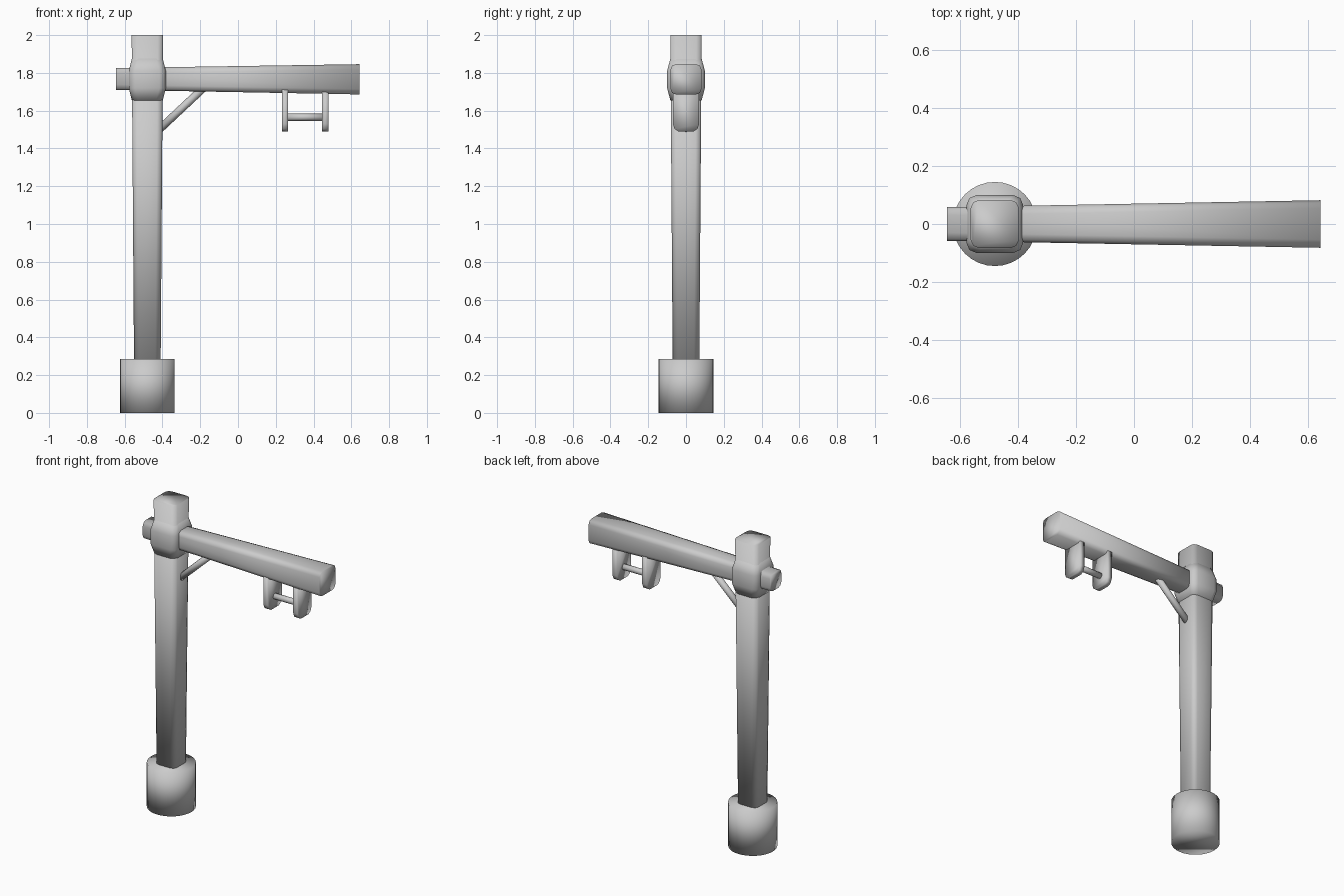
import bpy, bmesh
from mathutils import Vector

cube = bpy.data.objects.get("Cube")
if cube:
    bpy.data.objects.remove(cube)

grey = bpy.data.materials.new("plain_grey")
grey.use_nodes = True
grey.diffuse_color = (0.6, 0.6, 0.6, 1)
grey.node_tree.nodes["Principled BSDF"].inputs["Base Color"].default_value = (0.6, 0.6, 0.6, 1)

POST_X = -0.48


def finish(name, bm):
    bmesh.ops.recalc_face_normals(bm, faces=bm.faces)
    for face in bm.faces:
        face.smooth = True
    mesh = bpy.data.meshes.new(name)
    bm.to_mesh(mesh)
    bm.free()
    mesh.materials.append(grey)
    obj = bpy.data.objects.new(name, mesh)
    bpy.context.collection.objects.link(obj)
    return obj


def rounded_rect(a, b, c):
    """Rectangle of half sizes a, b with softened corners of size c."""
    k = c * 0.3
    quarter = [(a, b - c), (a - k, b - k), (a - c, b)]
    pts = list(quarter)
    pts += [(-u, v) for u, v in reversed(quarter)]
    pts += [(-u, -v) for u, v in quarter]
    pts += [(u, -v) for u, v in reversed(quarter)]
    return pts


def loft(name, rings):
    """Skin a list of matching point rings and cap both ends."""
    bm = bmesh.new()
    loops = [[bm.verts.new(p) for p in ring] for ring in rings]
    n = len(loops[0])
    for low, high in zip(loops, loops[1:]):
        for i in range(n):
            j = (i + 1) % n
            bm.faces.new((low[i], low[j], high[j], high[i]))
    bm.faces.new(loops[0])
    bm.faces.new(loops[-1])
    return finish(name, bm)


def upright(name, sections, corner):
    return loft(name, [[(POST_X + u, v, z) for u, v in rounded_rect(hx, hy, corner)]
                       for z, hx, hy in sections])


def rod(name, start, end, radius, sides=12):
    start, end = Vector(start), Vector(end)
    axis = end - start
    bm = bmesh.new()
    bmesh.ops.create_cone(bm, cap_ends=True, segments=sides,
                          radius1=radius, radius2=radius, depth=axis.length)
    turn = Vector((0, 0, 1)).rotation_difference(axis).to_matrix()
    bmesh.ops.rotate(bm, verts=bm.verts, matrix=turn)
    bmesh.ops.translate(bm, verts=bm.verts, vec=(start + end) / 2)
    return finish(name, bm)


# Round footing, tapered post and swollen collar
rod("footing", (POST_X, 0, 0), (POST_X, 0, 0.285), 0.145, 32)
upright("post", [(0.2, 0.07, 0.07), (2.0, 0.083, 0.083)], 0.028)
upright("collar", [(1.655, 0.082, 0.083), (1.72, 0.098, 0.1),
                   (1.81, 0.098, 0.1), (1.875, 0.082, 0.083)], 0.035)

# Cross beam, thicker at its free end
loft("beam", [[(x, u, zc + v) for u, v in rounded_rect(hy, hz, 0.028)]
              for x, hy, hz, zc in [(-0.645, 0.058, 0.058, 1.768),
                                    (0.643, 0.082, 0.08, 1.766)]])

# Diagonal brace
rod("brace", (-0.425, 0, 1.493), (-0.17, 0, 1.732), 0.021)

# Hanger plates with rounded lower corners
outline = [(0.07, 1.72), (0.07, 1.53), (0.06, 1.503), (0.04, 1.49)]
outline += [(-y, z) for y, z in reversed(outline)]
for name, x in (("inner_hanger", 0.249), ("outer_hanger", 0.463)):
    loft(name, [[(x + dx, y, z) for y, z in outline] for dx in (-0.017, 0.017)])

# Bar between the hangers
rod("hanger_bar", (0.249, 0, 1.565), (0.463, 0, 1.565), 0.019)
